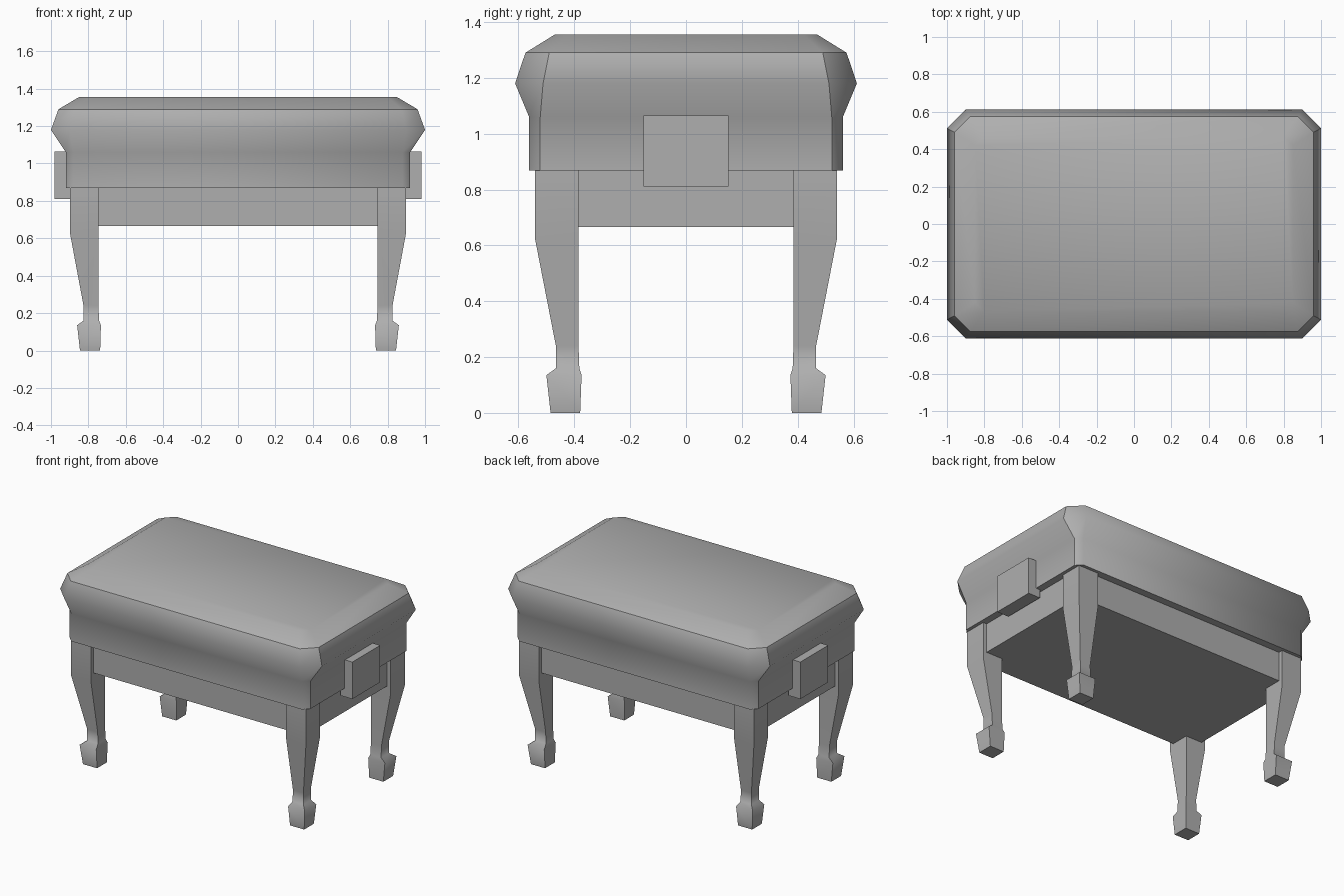
import bpy, bmesh

if "Cube" in bpy.data.objects:
    bpy.data.objects.remove(bpy.data.objects["Cube"])

grey = bpy.data.materials.new("mid_grey")
grey.diffuse_color = (0.43, 0.43, 0.43, 1)
grey.use_nodes = True
grey.node_tree.nodes["Principled BSDF"].inputs["Base Color"].default_value = grey.diffuse_color


def loft(name, rings):
    """Skin a stack of equal-sized point rings and cap both ends."""
    bm = bmesh.new()
    rows = [[bm.verts.new(p) for p in ring] for ring in rings]
    n = len(rows[0])
    for a, b in zip(rows, rows[1:]):
        for i in range(n):
            j = (i + 1) % n
            bm.faces.new((a[i], a[j], b[j], b[i]))
    bm.faces.new(rows[0][::-1])
    bm.faces.new(rows[-1])
    bmesh.ops.recalc_face_normals(bm, faces=bm.faces)
    mesh = bpy.data.meshes.new(name)
    bm.to_mesh(mesh)
    bm.free()
    mesh.materials.append(grey)
    obj = bpy.data.objects.new(name, mesh)
    bpy.context.collection.objects.link(obj)
    return obj


def rect(x0, x1, y0, y1, z):
    return [(x0, y0, z), (x1, y0, z), (x1, y1, z), (x0, y1, z)]


def octagon(x, y, c, z):
    return [(x - c, -y, z), (x, -y + c, z), (x, y - c, z), (x - c, y, z),
            (-x + c, y, z), (-x, y - c, z), (-x, -y + c, z), (-x + c, -y, z)]


def box(name, x0, x1, y0, y1, z0, z1):
    return loft(name, [rect(x0, x1, y0, y1, z0), rect(x0, x1, y0, y1, z1)])


def mirror(obj, x=True, y=False):
    mod = obj.modifiers.new("mirror", 'MIRROR')
    mod.use_axis = (x, y, False)
    mod.use_mirror_merge = False


def smooth_with_seams(obj, n, sharp_rings, sharp_columns, top_ring):
    """Smooth a loft, keeping chosen rings and lengthwise edges sharp."""
    obj.data.shade_smooth()
    for e in obj.data.edges:
        (a, b), col = (v // n for v in e.vertices), e.vertices[0] % n
        if a == b:
            e.use_edge_sharp = a in sharp_rings
        else:
            e.use_edge_sharp = max(a, b) <= top_ring and col in sharp_columns


# Padded seat: half x, half y, corner cut, height
seat_profile = [(0.92, 0.562, 0.04, 0.868), (0.92, 0.562, 0.04, 1.06),
                (1.0, 0.612, 0.10, 1.18), (0.96, 0.575, 0.085, 1.29),
                (0.85, 0.47, 0.05, 1.355)]
seat = loft("seat", [octagon(*r) for r in seat_profile])
# Seams along both rims and beside the end panels
smooth_with_seams(seat, 8, (0, 3), (1, 2, 5, 6), 3)

# Apron under the seat
box("apron", -0.87, 0.87, -0.51, 0.51, 0.665, 0.87)

# Tapered legs with block feet: x in/out, y in/out, height
leg_profile = [(0.737, 0.845, 0.379, 0.485, 0.0), (0.733, 0.86, 0.374, 0.50, 0.135),
               (0.743, 0.826, 0.382, 0.466, 0.16), (0.746, 0.826, 0.385, 0.466, 0.24),
               (0.746, 0.897, 0.385, 0.54, 0.62), (0.746, 0.897, 0.385, 0.54, 0.87)]
legs = loft("legs", [rect(*r) for r in leg_profile])
smooth_with_seams(legs, 4, (0, 5), (0, 1, 2, 3), 5)
mirror(legs, y=True)

# End handles
handles = box("handles", 0.89, 0.98, -0.152, 0.152, 0.81, 1.065)
mirror(handles)
